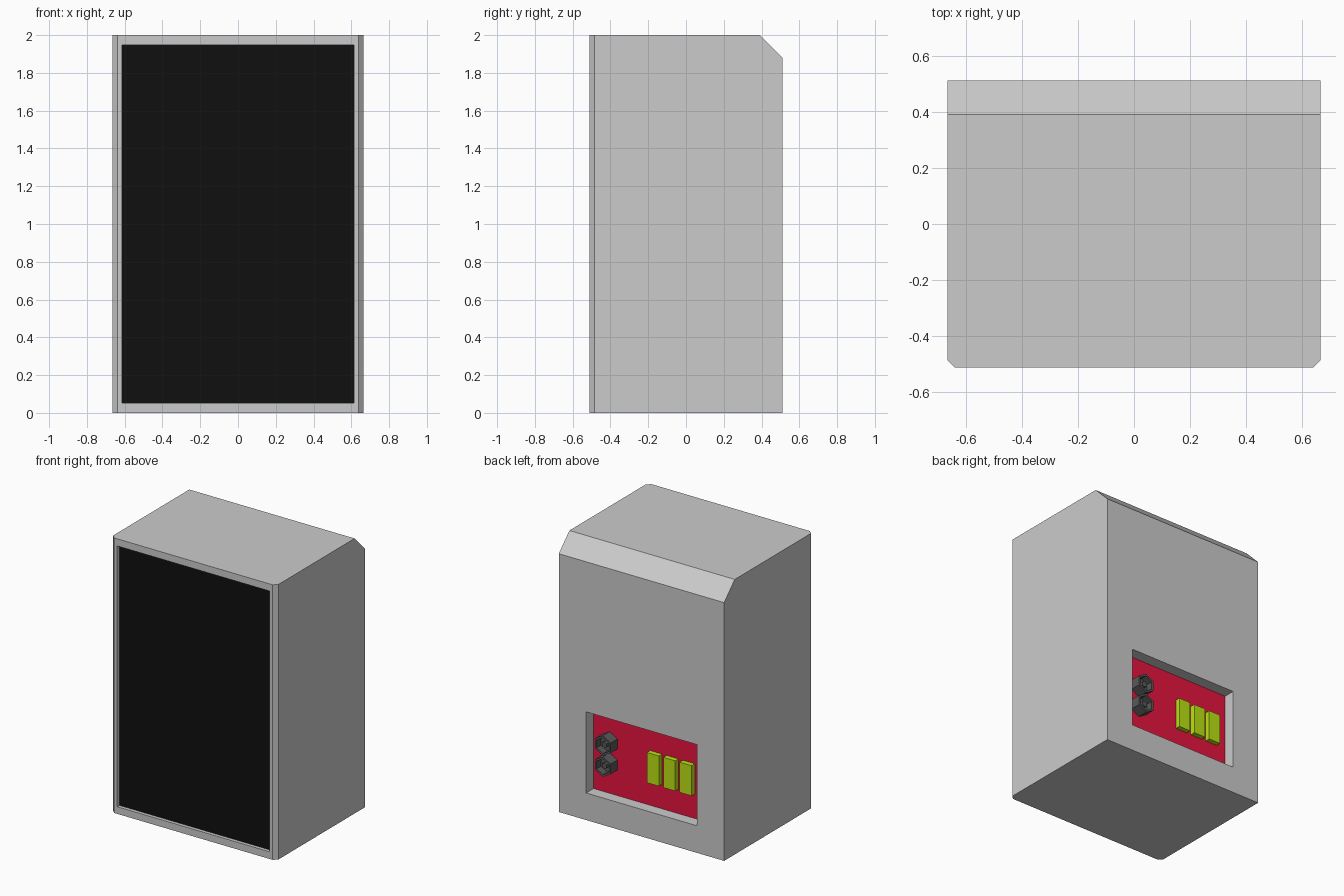
import bpy, bmesh
from math import radians
from mathutils import Matrix, Vector

if "Cube" in bpy.data.objects:
    bpy.data.objects.remove(bpy.data.objects["Cube"])


def material(name, rgb):
    m = bpy.data.materials.new(name)
    m.diffuse_color = (*rgb, 1)
    m.use_nodes = True
    m.node_tree.nodes["Principled BSDF"].inputs["Base Color"].default_value = m.diffuse_color
    return m


def finish(bm, name, mat=None):
    bmesh.ops.recalc_face_normals(bm, faces=bm.faces)
    me = bpy.data.meshes.new(name)
    bm.to_mesh(me)
    bm.free()
    ob = bpy.data.objects.new(name, me)
    bpy.context.collection.objects.link(ob)
    if mat:
        me.materials.append(mat)
    return ob


def box(name, x, y, z, mat=None):
    bm = bmesh.new()
    size = [b - a for a, b in (x, y, z)]
    mid = [(a + b) / 2 for a, b in (x, y, z)]
    bmesh.ops.create_cube(bm, size=1, matrix=Matrix.Translation(mid) @ Matrix.Diagonal((*size, 1)))
    return finish(bm, name, mat)


def cut(target, cutter):
    mod = target.modifiers.new("recess", 'BOOLEAN')
    mod.operation = 'DIFFERENCE'
    mod.solver = 'EXACT'
    mod.object = cutter
    bpy.context.view_layer.objects.active = target
    bpy.ops.object.modifier_apply(modifier=mod.name)
    bpy.data.objects.remove(cutter)


black = material("grille_black", (0.005, 0.005, 0.005))
red = material("panel_red", (0.8, 0.007, 0.05))
green = material("terminal_green", (0.5, 0.76, 0.007))
dark = material("socket_dark", (0.1, 0.1, 0.1))

W, D, H = 0.665, 0.512, 2.0
BACK = 0.424  # depth of the rear connection panel

# Cabinet: side profile extruded across x, front upright edges chamfered
bm = bmesh.new()
profile = [(-D, 0), (D, 0), (D, H - 0.122), (D - 0.122, H), (-D, H)]
side = bm.faces.new([bm.verts.new((-W, y, z)) for y, z in profile])
ext = bmesh.ops.extrude_face_region(bm, geom=[side])
bmesh.ops.translate(bm, vec=(2 * W, 0, 0), verts=[v for v in ext["geom"] if isinstance(v, bmesh.types.BMVert)])
uprights = [e for e in bm.edges if all(v.co.y < -D + 0.001 for v in e.verts)
            and abs(e.verts[0].co.z - e.verts[1].co.z) > 1]
bmesh.ops.bevel(bm, geom=uprights, offset=0.027, segments=1, affect='EDGES')
cabinet = finish(bm, "cabinet")

# Front and rear recesses
cut(cabinet, box("front_cutter", (-0.613, 0.613), (-0.7, -D + 0.03), (0.052, 1.948)))
cut(cabinet, box("rear_cutter", (-0.445, 0.445), (BACK, 0.7), (0.197, 0.787)))

# Grille and connection panel, seated on the recess floors
box("front_grille", (-0.613, 0.613), (-D + 0.025, -D + 0.033), (0.052, 1.948), black)
box("connection_panel", (-0.445, 0.445), (BACK - 0.01, BACK + 0.003), (0.197, 0.787), red)

# Row of terminal blocks
for i in range(3):
    x = -0.058 - 0.132 * i
    box(f"terminal_block_{i + 1}", (x - 0.048, x + 0.048), (BACK, BACK + 0.04), (0.375, 0.595), green)

# Hollow hexagonal sockets, each with a centre pin
for i, z in enumerate((0.572, 0.419)):
    place = Matrix.Translation((0.316, BACK, z)) @ Matrix.Rotation(radians(-90), 4, 'X')
    bm = bmesh.new()
    bmesh.ops.create_cone(bm, cap_ends=True, segments=6, radius1=0.073, radius2=0.073, depth=0.08,
                          matrix=place @ Matrix.Translation((0, 0, 0.04)))
    cap = max(bm.faces, key=lambda f: f.calc_center_median().y)
    bmesh.ops.inset_region(bm, faces=[cap], thickness=0.016)
    hole = bmesh.ops.extrude_discrete_faces(bm, faces=[cap])["faces"][0]
    bmesh.ops.translate(bm, vec=Vector((0, -0.05, 0)), verts=hole.verts)
    finish(bm, f"socket_{i + 1}", dark)
    bm = bmesh.new()
    bmesh.ops.create_cone(bm, cap_ends=True, segments=6, radius1=0.022, radius2=0.022, depth=0.04,
                          matrix=place @ Matrix.Translation((0, 0, 0.045)))
    finish(bm, f"socket_pin_{i + 1}", dark)
